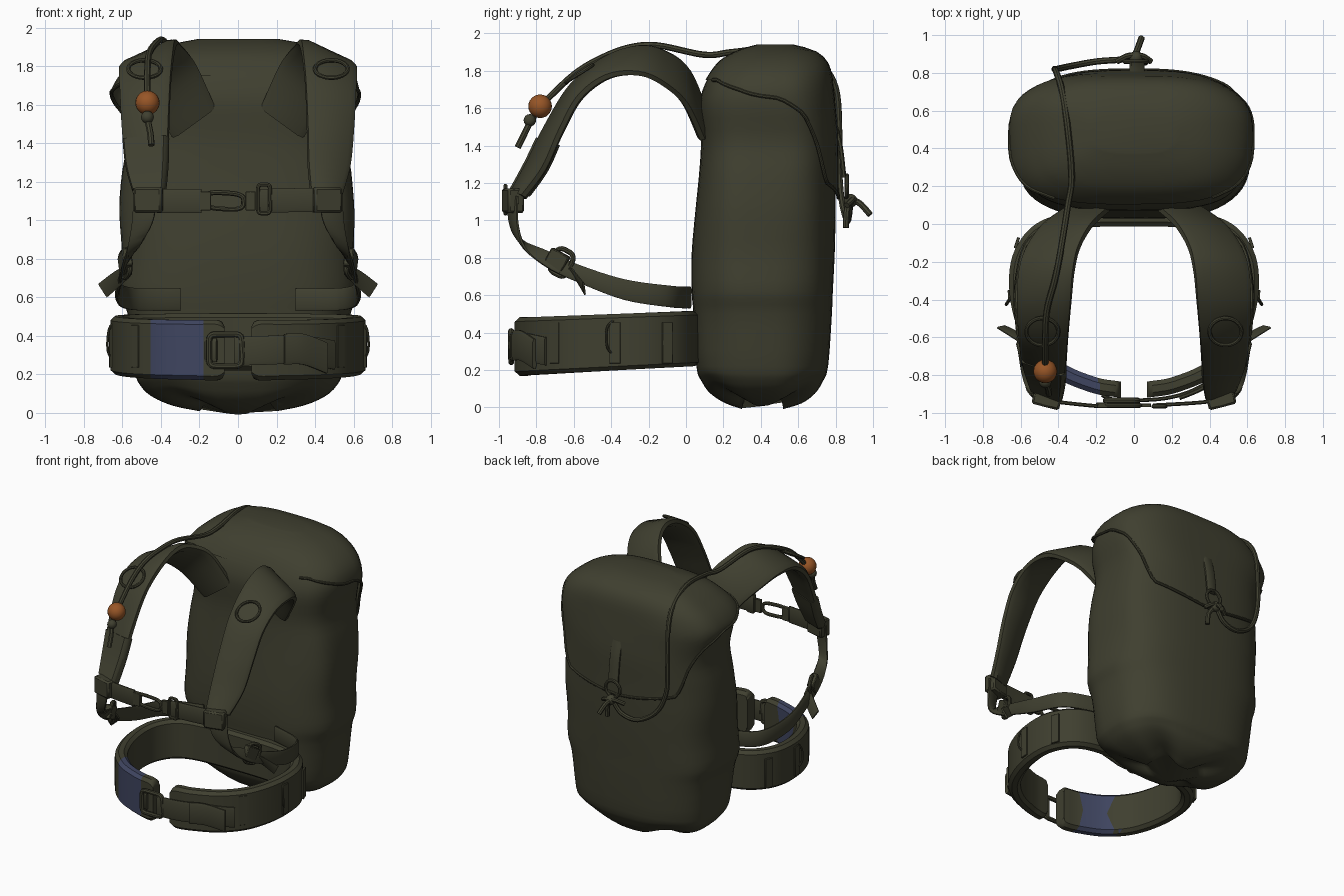
import bpy, bmesh, math
from mathutils import Vector, Matrix

if "Cube" in bpy.data.objects:
    bpy.data.objects.remove(bpy.data.objects["Cube"])


def material(name, rgb):
    m = bpy.data.materials.new(name)
    m.diffuse_color = (*rgb, 1)
    m.use_nodes = True
    m.node_tree.nodes["Principled BSDF"].inputs["Base Color"].default_value = m.diffuse_color
    return m


OLIVE = material("olive fabric", (0.050, 0.050, 0.029))
BLUE = material("blue panel", (0.050, 0.060, 0.118))
ORANGE = material("orange bead", (0.31, 0.092, 0.020))


def finish(name, bm, mat=OLIVE, angle=40):
    bmesh.ops.recalc_face_normals(bm, faces=bm.faces)
    me = bpy.data.meshes.new(name)
    bm.to_mesh(me)
    bm.free()
    me.materials.append(mat)
    ob = bpy.data.objects.new(name, me)
    bpy.context.collection.objects.link(ob)
    bpy.ops.object.select_all(action='DESELECT')
    ob.select_set(True)
    bpy.context.view_layer.objects.active = ob
    bpy.ops.object.shade_smooth_by_angle(angle=math.radians(angle))
    return ob


def spline(pts, n=6):
    p = [Vector(q) for q in pts]
    p = [p[0]] + p + [p[-1]]
    out = []
    for i in range(1, len(p) - 2):
        a, b, c, d = p[i - 1:i + 3]
        for k in range(n):
            t = k / n
            out.append(0.5 * (2 * b + (c - a) * t + (2 * a - 5 * b + 4 * c - d) * t * t
                              + (3 * b - a - 3 * c + d) * t ** 3))
    return out + [p[-2]]


def loft(bm, rings, cap_start=True, cap_end=True, closed=False):
    vs = [[bm.verts.new(v) for v in r] for r in rings]
    n = len(vs[0])
    for i in range(len(vs) if closed else len(vs) - 1):
        r, s = vs[i], vs[(i + 1) % len(vs)]
        for j in range(n):
            bm.faces.new((r[j], r[(j + 1) % n], s[(j + 1) % n], s[j]))
    if not closed:
        if cap_start:
            bm.faces.new(vs[0])
        if cap_end:
            bm.faces.new(vs[-1])


def ribbon_bm(a, b, thick, edge=0.12):
    """Padded band lofted between two edge curves."""
    prof = [(0, -.22), (0, .22), (edge, .5), (1 - edge, .5),
            (1, .22), (1, -.22), (1 - edge, -.5), (edge, -.5)]
    rings = []
    for i in range(len(a)):
        j, k = max(i - 1, 0), min(i + 1, len(a) - 1)
        nrm = (a[k] + b[k] - a[j] - b[j]).cross(b[i] - a[i]).normalized()
        rings.append([a[i].lerp(b[i], u) + nrm * v * thick for u, v in prof])
    bm = bmesh.new()
    loft(bm, rings)
    return bm


def ribbon(name, a, b, thick, n=6):
    return finish(name, ribbon_bm(spline(a, n), spline(b, n), thick))


def web(name, path, half, thick=0.02):
    """Webbing with vertical width along a path."""
    h = Vector((0, 0, half))
    return ribbon(name, [Vector(p) + h for p in path], [Vector(p) - h for p in path], thick)


def tube(name, pts, r, closed=False, n=6, sides=8):
    p = [Vector(q) for q in pts] if n == 0 else spline(pts, n)
    rings, side = [], None
    for i in range(len(p)):
        if closed:
            t = p[(i + 1) % len(p)] - p[i - 1]
        else:
            t = p[min(i + 1, len(p) - 1)] - p[max(i - 1, 0)]
        t.normalize()
        ref = side if side is not None else t.orthogonal()
        side = (ref - t * ref.dot(t)).normalized()
        up = t.cross(side)
        rings.append([p[i] + r * (math.cos(q) * side + math.sin(q) * up)
                      for q in (2 * math.pi * k / sides for k in range(sides))])
    bm = bmesh.new()
    loft(bm, rings, closed=closed)
    return finish(name, bm)


def ring(name, c, rx, rz, r, rot=Matrix.Identity(3), n=24, power=1.0):
    """Closed wire loop in the local xz plane; low power gives a squarer frame."""
    f = lambda v: math.copysign(abs(v) ** power, v)
    pts = [Vector(c) + rot @ Vector((rx * f(math.cos(q)), 0, rz * f(math.sin(q))))
           for q in (2 * math.pi * (k + .5) / n for k in range(n))]
    return tube(name, pts, r, closed=True, n=0)


def box(name, c, size, rz=0, rx=0):
    bm = bmesh.new()
    bmesh.ops.create_cube(bm, size=1)
    m = (Matrix.Translation(c) @ Matrix.Rotation(rz, 4, 'Z') @ Matrix.Rotation(rx, 4, 'X')
         @ Matrix.Diagonal((*size, 1)))
    bmesh.ops.transform(bm, matrix=m, verts=bm.verts)
    bmesh.ops.bevel(bm, geom=bm.edges[:], offset=min(size) * .12, segments=1, affect='EDGES')
    return finish(name, bm)


def ball(name, c, r, mat=OLIVE):
    bm = bmesh.new()
    bmesh.ops.create_uvsphere(bm, u_segments=20, v_segments=12, radius=r,
                              matrix=Matrix.Translation(c))
    return finish(name, bm, mat)


# Pack body: rows of (height, half width, front y, back y)
ROWS = spline([(0, .2, .3, .52), (.03, .34, .21, .62), (.08, .45, .13, .69), (.14, .51, .085, .73),
               (.22, .54, .055, .76), (.5, .575, .04, .78), (.62, .61, .03, .785), (.82, .60, .03, .795),
               (1.05, .61, .05, .80), (1.25, .595, .07, .80), (1.42, .57, .08, .80), (1.6, .60, .07, .785),
               (1.7, .595, .09, .775), (1.78, .55, .13, .765), (1.85, .46, .19, .735), (1.9, .34, .28, .67),
               (1.93, .19, .38, .56)], 6)


def skin(z, q, off=0.0):
    i = 0
    while i < len(ROWS) - 2 and ROWS[i + 1][0] < z:
        i += 1
    a, b = ROWS[i], ROWS[i + 1]
    w = a.lerp(b, min(1, max(0, (z - a[0]) / (b[0] - a[0]))))
    p = .64 if math.sin(q) < 0 or z > 1.5 else .64 + .08 * min(1, (1.5 - z) / .3)
    f = lambda v: math.copysign(abs(v) ** p, v)
    wob = 1 + .012 * math.sin(5 * q + 4 * z)
    low = max(0, .22 - z) * (.13 * (1 - math.cos(4 * q)) + .04 * math.cos(6 * q))
    return Vector(((w[1] * wob + off) * f(math.cos(q)),
                   (w[2] + w[3]) / 2 + ((w[3] - w[2]) / 2 + off * .6) * f(math.sin(q)), z + low))


N = 56
ANG = [2 * math.pi * k / N for k in range(N)]
bm = bmesh.new()
loft(bm, [[skin(r[0], q) for q in ANG] for r in ROWS[::2]])
finish("pack_body", bm, angle=60)

# Lid flap: deep at the back, shallow at the sides, flush along the front
KEYS = [(0, 1.74), (45, 1.74), (75, 1.69), (95, 1.64), (112, 1.56), (126, 1.39), (141, 1.19), (180, 1.11)]


def hem(q):
    d = abs((math.degrees(q) + 90 + 180) % 360 - 180)
    for (a, za), (b, zb) in zip(KEYS, KEYS[1:]):
        if d <= b:
            return za + (zb - za) * (d - a) / (b - a)
    return KEYS[-1][1]


def lid(z, q):
    bulge = max(0, 1 - abs(z - 1.66) / .16)
    off = .004 + .02 * min(1, max(0, 1.1 * (math.sin(q) + .95))) + .035 * max(0, -math.cos(q)) * bulge
    return skin(z, q, off) + Vector((0, 0, .01))


bm = bmesh.new()
loft(bm, [[lid(1.93 + (hem(q) - 1.93) * (i / 18) ** 1.4, q) for q in ANG] for i in range(19)], cap_end=False)
finish("lid_flap", bm, angle=60)
edge = [lid(hem(q), q) for q in (math.radians(-55 + 290 * k / 70) for k in range(71))]
tube("lid_piping", edge, .01, n=0)

# Shoulder straps, lower webbing and fittings on both sides
INNER = [(.12, .09, 1.59), (.22, 0, 1.81), (.29, -.12, 1.90), (.32, -.25, 1.925), (.335, -.42, 1.865),
         (.35, -.6, 1.72), (.36, -.74, 1.5), (.365, -.84, 1.3), (.38, -.93, 1.13)]
OUTER = [(.34, .09, 1.43), (.47, 0, 1.62), (.56, -.12, 1.73), (.605, -.25, 1.785), (.615, -.42, 1.77),
         (.61, -.57, 1.66), (.6, -.67, 1.48), (.58, -.76, 1.28), (.54, -.87, 1.13)]
for s, tag in ((-1, "left"), (1, "right")):
    fx = lambda pts: [(s * p[0], p[1], p[2]) for p in pts]
    ribbon(tag + "_shoulder_strap", fx(INNER), fx(OUTER), .06)
    ribbon(tag + "_lower_webbing",
           fx([(.42, -.945, 1.13), (.44, -.945, 1), (.49, -.89, .9), (.55, -.74, .835), (.6, -.58, .765),
               (.62, -.33, .685), (.55, -.08, .65), (.3, .02, .645)]),
           fx([(.54, -.90, 1.13), (.55, -.90, .98), (.575, -.86, .85), (.6, -.745, .75), (.615, -.58, .67),
               (.625, -.33, .575), (.55, -.08, .535), (.3, .02, .53)]), .022)
    ribbon(tag + "_webbing_tail", fx([(.56, -.66, .77), (.63, -.61, .74), (.725, -.55, .67)]),
           fx([(.55, -.63, .72), (.60, -.58, .67), (.68, -.54, .60)]), .012)
    ring(tag + "_adjuster_ring", (s * .585, -.665, .775), .055, .07, .014,
         Matrix.Rotation(s * 1.2, 3, 'Z') @ Matrix.Rotation(s * .45, 3, 'Y'), power=.6)
    box(tag + "_adjuster_bar", (s * .585, -.69, .785), (.05, .11, .10), s * -.25, -.5)
    ring(tag + "_d_ring", (s * .485, -.57, 1.785), .085, .085, .011, Matrix.Rotation(-1.0, 3, 'X'))
    box(tag + "_chest_wrap", (s * .46, -.925, 1.105), (.15, .09, .13), s * .25)
    for i, (x, y, rz) in enumerate([(.53, -.7, .9), (.66, -.38, 1.55), (.62, -.1, 1.9)]):
        box(f"{tag}_belt_loop_{i}", (s * x, y, .345), (.06, .016, .22), s * rz)
    tube(tag + "_side_cord", fx([(.635, -.36, .48), (.67, -.42, .43), (.675, -.42, .32), (.635, -.36, .26)]), .007)
# Extra pad sleeve on the left strap
ia, oa = ([Vector((-p[0], p[1], p[2])) for p in spline(e)][38:48] for e in (INNER, OUTER))
finish("strap_sleeve", ribbon_bm(ia, oa, .07, .06))

# Chest strap with clip and ladder buckle
web("chest_strap_left", [(-.53, -.92, 1.105), (-.38, -.945, 1.1), (-.19, -.965, 1.1)], .062)
web("chest_strap_right", [(.53, -.92, 1.105), (.35, -.945, 1.105), (.1, -.96, 1.1)], .062)
ring("chest_clip", (-.07, -.96, 1.1), .10, .042, .013, Matrix.Rotation(.06, 3, 'Y'), power=.6)
box("chest_clip_bar", (-.17, -.96, 1.1), (.06, .03, .1))
ring("chest_buckle", (.135, -.965, 1.11), .032, .075, .011, power=.35)
box("chest_buckle_bar", (.065, -.96, 1.1), (.05, .02, .1))

# Hip belt, open at the front
half = [(.07, -.875), (.1, -.873), (.22, -.85), (.4, -.77), (.54, -.62), (.615, -.38), (.59, -.15), (.42, .0)]
track = [(-x, y) for x, y in half] + [(0, .03)] + half[::-1]
top, bot = [], []
for i, (x, y) in enumerate(track):
    k = (y + .88) / .9
    end = .035 if i in (0, len(track) - 1) else 0
    top.append((x, y, .48 + .035 * k - end))
    bot.append((x, y, .17 + .05 * k + end))
bm = ribbon_bm(spline(top, 7), spline(bot, 7), .085, .07)


def cut(co, no):
    bmesh.ops.bisect_plane(bm, geom=bm.verts[:] + bm.edges[:] + bm.faces[:], plane_co=co, plane_no=no)


# Blue belt panel: straight outside, waisted on the inside
MID = .325
cut((0, 0, MID), (0, 0, 1))
for x, slope in ((-.455, 0), (-.18, 0), (-.375, .32), (-.375, -.32), (-.22, .2), (-.22, -.2)):
    cut((x, 0, MID), (1, 0, slope))
belt = finish("hip_belt", bm)
belt.data.materials.append(BLUE)
for f in belt.data.polygons:
    c, dz = f.center, abs(f.center.z - MID)
    lo, hi = (-.375 - .32 * dz, -.22 + .2 * dz) if f.normal.y > .5 else (-.455, -.18)
    if lo < c.x < hi and c.y < -.5:
        f.material_index = 1

# Hip buckle and webbing
web("hip_webbing", [(-.02, -.935, .32), (.15, -.925, .325), (.29, -.89, .33), (.42, -.82, .315), (.5, -.75, .3)], .075)
web("hip_webbing_fold", [(.24, -.92, .33), (.34, -.88, .33), (.46, -.81, .285)], .08, .025)
web("hip_buckle_anchor", [(-.17, -.905, .325), (-.14, -.92, .325), (-.11, -.93, .325)], .06)
ring("hip_buckle", (-.065, -.935, .325), .085, .083, .016, power=.3)

# Pull cord from the bead over the shoulder and lid to the rear ring
tube("pull_cord", [(-.47, -.78, 1.61), (-.47, -.6, 1.78), (-.46, -.45, 1.87), (-.42, -.3, 1.925), (-.39, -.15, 1.935),
                   (-.35, .1, 1.885), (-.33, .25, 1.9), (-.35, .5, 1.92), (-.38, .7, 1.85), (-.41, .80, 1.71),
                   (-.42, .82, 1.45), (-.41, .82, 1.25), (-.34, .835, 1.09), (-.2, .86, 1.0),
                   (-.07, .87, 1.02), (0, .88, 1.11)], .017)
ball("cord_bead", (-.47, -.78, 1.61), .063, ORANGE)
ball("bead_knot", (-.47, -.835, 1.535), .033)
tube("bead_tail", [(-.47, -.79, 1.59), (-.47, -.83, 1.53), (-.455, -.87, 1.45), (-.45, -.9, 1.39)], .017)

# Rear closure: tab, ring, knot and cord ends
tab = [(.015, .795, 1.52), (.015, .825, 1.4), (.015, .845, 1.23)]
ribbon("rear_tab", [(x - .04, y, z) for x, y, z in tab], [(x + .04, y, z) for x, y, z in tab], .025)
ring("rear_ring", (.01, .86, 1.18), .06, .06, .012)
ball("rear_knot", (.01, .88, 1.105), .036)
tube("rear_knot_wrap", [(-.09, .86, 1.09), (-.03, .89, 1.115), (.04, .89, 1.11), (.09, .86, 1.08)], .016)
tube("rear_cord_end_long", [(0, .88, 1.11), (.02, .93, 1.09), (.04, .985, 1.03)], .017)
tube("rear_cord_end_short", [(0, .88, 1.11), (.05, .86, 1.05), (.06, .855, .96)], .017)
